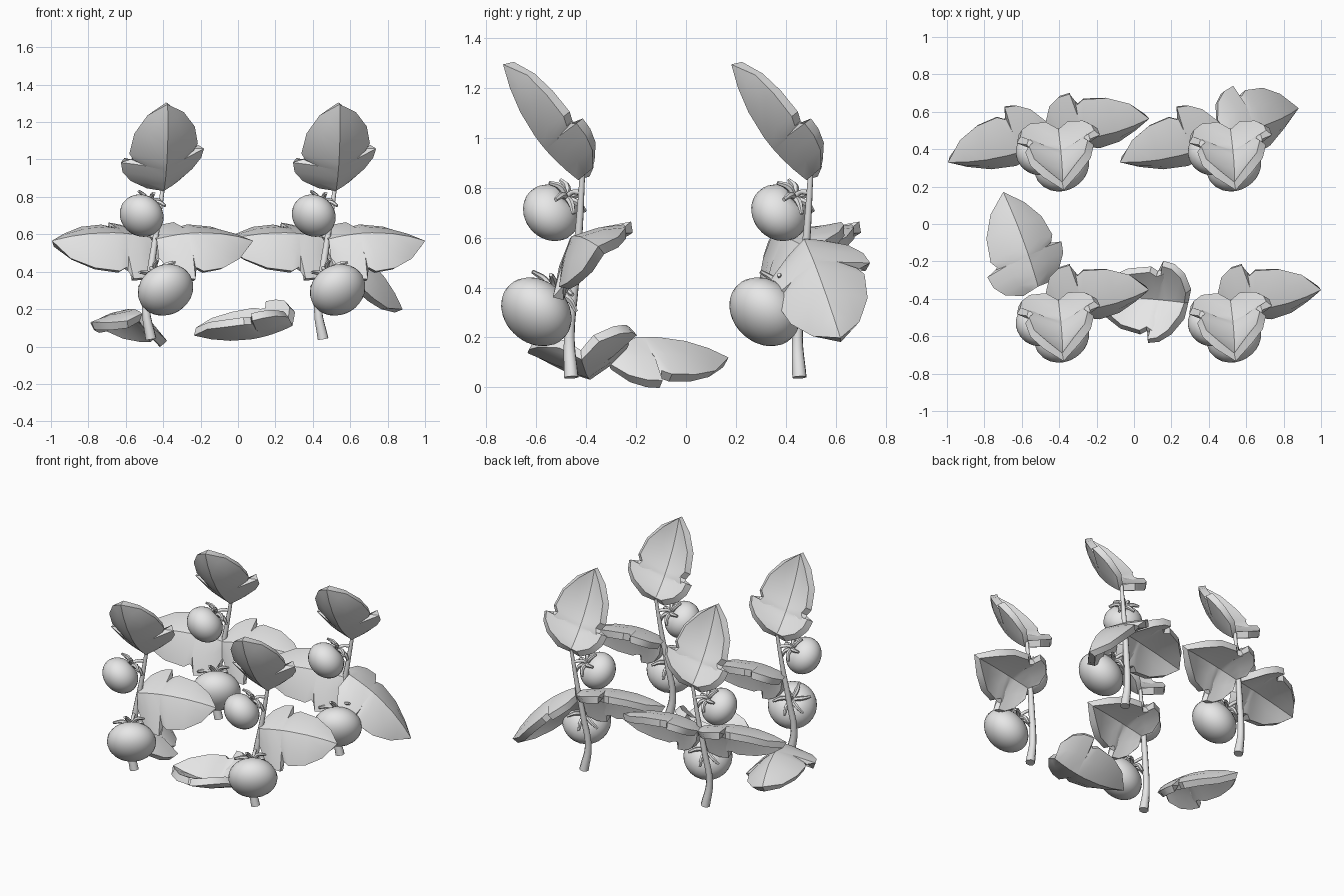
import bpy, bmesh, math
from mathutils import Vector

cube = bpy.data.objects.get("Cube")
if cube:
    bpy.data.objects.remove(cube, do_unlink=True)

grey = bpy.data.materials.new("plain_grey")
grey.use_nodes = True
grey.diffuse_color = (0.8, 0.8, 0.8, 1)
grey.node_tree.nodes["Principled BSDF"].inputs["Base Color"].default_value = (0.8, 0.8, 0.8, 1)


def activate(obj):
    bpy.ops.object.select_all(action='DESELECT')
    obj.select_set(True)
    bpy.context.view_layer.objects.active = obj


def add_object(name, data):
    obj = bpy.data.objects.new(name, data)
    data.materials.append(grey)
    bpy.context.collection.objects.link(obj)
    activate(obj)
    return obj


def tube(name, points, radii, sides=2):
    """Round tapering stalk through a few points."""
    curve = bpy.data.curves.new(name, 'CURVE')
    curve.dimensions = '3D'
    curve.bevel_depth = 1
    curve.bevel_resolution = sides
    curve.resolution_u = 4
    curve.use_fill_caps = True
    spline = curve.splines.new('BEZIER')
    spline.bezier_points.add(len(points) - 1)
    for bp, co, r in zip(spline.bezier_points, points, radii):
        bp.co, bp.radius = co, r
        bp.handle_left_type = bp.handle_right_type = 'AUTO'
    add_object(name, curve)
    bpy.ops.object.convert(target='MESH')
    bpy.ops.object.shade_smooth_by_angle(angle=math.radians(50))
    return bpy.context.object


# Half outline of a leaf: position along rim, half width, matching midrib position
OUTLINE = [(0, 0.07, 0.03), (0.09, 0.155, 0.11), (0.2, 0.2, 0.21), (0.31, 0.212, 0.28),
           (0.3, 0.165, 0.31), (0.35, 0.15, 0.35), (0.42, 0.172, 0.43),
           (0.64, 0.15, 0.64), (0.84, 0.085, 0.83)]


def leaf(name, base, tip, normal):
    """Folded, bowed leaf whose ridge bulges towards normal."""
    base, tip = Vector(base), Vector(tip)
    along = tip - base
    n = Vector(normal)
    n = (n - along * (n.dot(along) / along.length_squared)).normalized()
    side = n.cross(along).normalized()

    def place(t, w, drop):
        # One lobe sits further along than the other
        skewed = t - 0.35 * w * (1 - t)
        return base + along * skewed + side * w + n * (0.2 * t * (1 - t) - drop)

    bm = bmesh.new()
    first, last = bm.verts.new(base), bm.verts.new(tip)
    ridge = [bm.verts.new(place(m, 0, 0)) for t, w, m in OUTLINE]
    for sign in (1, -1):
        rows = [ridge]
        for f in (0.5, 1):
            rows.append([bm.verts.new(place(m + (t - m) * f, sign * w * f,
                                            0.108 * (w / 0.18) ** 0.7 * f ** 1.3))
                         for t, w, m in OUTLINE])
        for inner, outer in zip(rows, rows[1:]):
            bm.faces.new((first, inner[0], outer[0]))
            bm.faces.new((inner[-1], last, outer[-1]))
            for i in range(len(OUTLINE) - 1):
                bm.faces.new((inner[i], inner[i + 1], outer[i + 1], outer[i]))
    bmesh.ops.recalc_face_normals(bm, faces=bm.faces)
    mesh = bpy.data.meshes.new(name)
    bm.to_mesh(mesh)
    bm.free()
    obj = add_object(name, mesh)
    mod = obj.modifiers.new("thickness", 'SOLIDIFY')
    mod.thickness = 0.045
    mod.offset = 0
    bpy.ops.object.modifier_apply(modifier=mod.name)
    bpy.ops.object.shade_smooth_by_angle(angle=math.radians(35))
    return obj


def fruit(name, centre, axis, radius, half_height, stem_point):
    """Squat dimpled fruit, star of sepals and a stalk to the stem."""
    centre, axis = Vector(centre), Vector(axis).normalized()
    turn = axis.to_track_quat('Z', 'Y')

    def place(r, h, a=0):
        return centre + turn @ Vector((r * math.cos(a), r * math.sin(a), h))

    bm = bmesh.new()
    bmesh.ops.create_uvsphere(bm, u_segments=24, v_segments=16, radius=1)
    for v in bm.verts:
        r = math.hypot(v.co.x, v.co.y)
        dimple = 0.18 * max(0, 1 - r / 0.5) ** 2 if v.co.z > 0 else 0
        v.co = centre + turn @ Vector((v.co.x * radius, v.co.y * radius,
                                       (v.co.z - dimple) * half_height))
    mesh = bpy.data.meshes.new(name)
    bm.to_mesh(mesh)
    bm.free()
    parts = [add_object(name, mesh)]
    bpy.ops.object.shade_smooth()
    top = half_height
    for i in range(6):
        a = math.tau * i / 6
        path = [place(0.005, top * 0.95, a), place(radius * 0.4, top * 1.1, a),
                place(radius * 0.78, top * 0.98, a + 0.15)]
        parts.append(tube(name + "_sepal", path, (0.013, 0.014, 0.008), 1))
    stalk = [place(0, top * 0.85), place(0, top * 1.25), Vector(stem_point)]
    parts.append(tube(name + "_stalk", stalk, (0.012, 0.01, 0.011)))
    return parts


# One plant: stem, upright top leaf and two fruits
plant = [tube("stem", [(-0.465, -0.46, 0.04), (-0.492, -0.468, 0.2), (-0.468, -0.45, 0.4),
                       (-0.435, -0.43, 0.62), (-0.4, -0.415, 0.86)],
              (0.03, 0.022, 0.02, 0.016, 0.011))]
plant.append(leaf("top_leaf", (-0.4, -0.42, 0.85), (-0.38, -0.712, 1.3), (0.17, -0.82, -0.54)))
plant += fruit("upper_fruit", (-0.515, -0.54, 0.7), (0.42, 0.6, 0.6), 0.121, 0.102,
               (-0.415, -0.42, 0.78))
plant += fruit("lower_fruit", (-0.387, -0.6, 0.303), (-0.35, 0.55, 0.62), 0.153, 0.12,
               (-0.47, -0.45, 0.42))

# Side leaves of the first plant position
right_leaf = leaf("side_leaf_left", (-0.43, -0.45, 0.56), (0.07, -0.34, 0.55), (0, -0.68, 0.73))
left_leaf = leaf("side_leaf_right", (-0.45, -0.45, 0.56), (-0.99, -0.57, 0.55), (0, -0.68, 0.73))


def copies(parts, dx, dy):
    for part in parts:
        twin = part.copy()
        twin.location += Vector((dx, dy, 0))
        bpy.context.collection.objects.link(twin)


# Repeat the plants in a square
DX, DY = 0.92, 0.915
copies(plant + [right_leaf], DX, 0)
copies(plant + [right_leaf], 0, DY)
copies(plant + [left_leaf], DX, DY)
left_leaf.location.y = DY

# Drooping leaf and two loose leaves near the ground
leaf("drooping_leaf", (0.5, 0.48, 0.575), (0.86, 0.62, 0.19), (0.75, -0.12, 0.63))
leaf("ground_leaf_right", (-0.52, -0.33, 0.155), (-0.7, 0.16, 0.1), (0.23, 0, 0.97))
leaf("ground_leaf_front", (0.28, -0.42, 0.13), (-0.23, -0.38, 0.08), (0.1, 0.14, -0.97))
